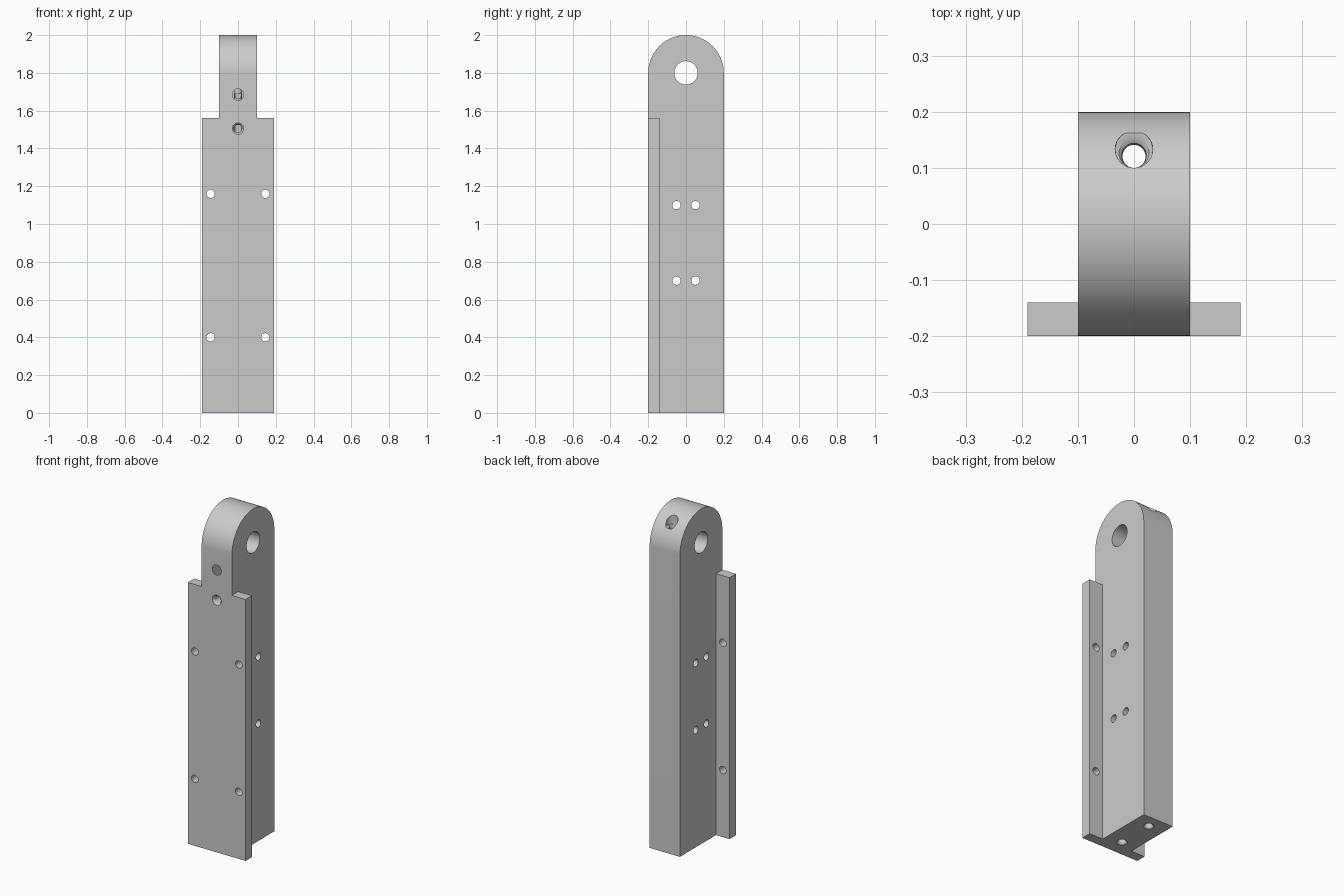
import bpy
import bmesh
import math
from mathutils import Vector

cube = bpy.data.objects.get("Cube")
if cube:
    bpy.data.objects.remove(cube, do_unlink=True)

grey = bpy.data.materials.new("light_grey")
grey.use_nodes = True
colour = (0.6, 0.6, 0.6, 1)
grey.diffuse_color = colour
grey.node_tree.nodes["Principled BSDF"].inputs["Base Color"].default_value = colour

BORE = 0.0205


def finish(bm, name):
    bmesh.ops.recalc_face_normals(bm, faces=bm.faces)
    mesh = bpy.data.meshes.new(name)
    bm.to_mesh(mesh)
    bm.free()
    mesh.materials.append(grey)
    obj = bpy.data.objects.new(name, mesh)
    bpy.context.collection.objects.link(obj)
    return obj


def extrude_x(name, outline, half):
    """Prism along x from a (y, z) outline."""
    bm = bmesh.new()
    face = bm.faces.new([bm.verts.new((-half, y, z)) for y, z in outline])
    new = bmesh.ops.extrude_face_region(bm, geom=[face])["geom"]
    verts = [v for v in new if isinstance(v, bmesh.types.BMVert)]
    bmesh.ops.translate(bm, verts=verts, vec=(2 * half, 0, 0))
    return finish(bm, name)


def tube(name, start, axis, profile, lean_after=None, sides=32):
    """Round cutter from (distance, radius) pairs; wide rings past lean_after shift to +y."""
    bm = bmesh.new()
    turn = Vector((0, 0, 1)).rotation_difference(Vector(axis))
    rings = []
    for dist, radius in profile:
        lean = radius - BORE if lean_after and dist > lean_after else 0
        ring = []
        for i in range(sides):
            a = math.tau * i / sides
            p = Vector((radius * math.cos(a), radius * math.sin(a) + lean, dist))
            ring.append(bm.verts.new(turn @ p + Vector(start)))
        rings.append(ring)
    for low, high in zip(rings, rings[1:]):
        for i in range(sides):
            j = (i + 1) % sides
            bm.faces.new((low[i], low[j], high[j], high[i]))
    bm.faces.new(rings[0])
    bm.faces.new(rings[-1])
    return finish(bm, name)


def combine(target, other, operation):
    """Apply a boolean and discard the second object."""
    mod = target.modifiers.new("combine", "BOOLEAN")
    mod.operation = operation
    mod.solver = "EXACT"
    mod.object = other
    bpy.context.view_layer.objects.active = target
    bpy.ops.object.modifier_apply(modifier=mod.name)
    bpy.data.objects.remove(other, do_unlink=True)


# Round-topped bar
arch = [(-0.2, 0), (0.2, 0)]
arch += [(0.2 * math.cos(math.pi * i / 48), 1.8 + 0.2 * math.sin(math.pi * i / 48))
         for i in range(49)]
link = extrude_x("finger_link", arch, 0.1)

# Front mounting plate, flush with the bar
plate = extrude_x("front_plate", [(-0.2, 0), (-0.14, 0), (-0.14, 1.56), (-0.2, 1.56)], 0.19)
combine(link, plate, "UNION")


def drill(start, axis, profile, **options):
    combine(link, tube("drill", start, axis, profile, **options), "DIFFERENCE")


# Pivot hole and cross holes
drill((-0.3, 0, 1.8), (1, 0, 0), [(0, 0.062), (0.6, 0.062)], sides=48)
for y in (-0.05, 0.05):
    for z in (0.7, 1.1):
        drill((-0.3, y, z), (1, 0, 0), [(0, 0.022), (0.6, 0.022)])

# Plate screw holes
for x in (-0.145, 0.145):
    for z in (0.4, 1.16):
        drill((x, -0.3, z), (0, 1, 0), [(0, 0.022), (0.4, 0.022)])

# Cord channels with rounded mouths
mouth = [(-0.01, 0.03), (0, 0.03), (0.004, 0.0245), (0.01, 0.0215), (0.02, BORE)]
drill((0, 0.1205, 0), (0, 0, 1),
      mouth + [(1.895, BORE), (1.912, 0.022), (1.917, 0.027), (1.9175, 0.033), (2.1, 0.036)],
      lean_after=1)
drill((0, -0.1, 0), (0, 0, 1), mouth + [(1.69, BORE)])
for z in (1.505, 1.685):
    drill((0, -0.2, z), (0, 1, 0), mouth + [(0.11, BORE)])

bpy.ops.object.select_all(action="DESELECT")
link.select_set(True)
bpy.context.view_layer.objects.active = link
bpy.ops.object.shade_smooth_by_angle(angle=math.radians(30))
